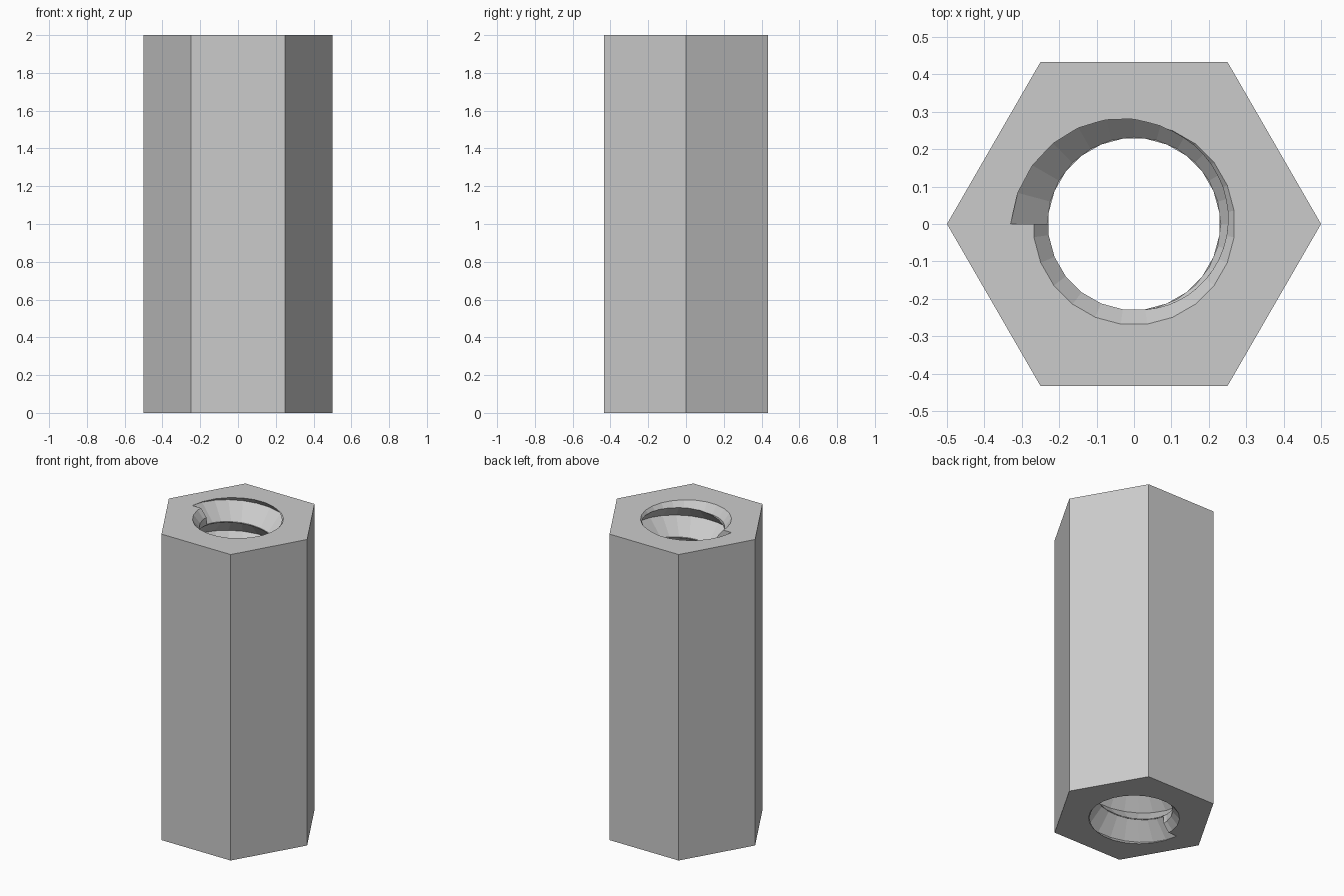
import bpy, bmesh
from math import cos, sin, pi, radians

if "Cube" in bpy.data.objects:
    bpy.data.objects.remove(bpy.data.objects["Cube"], do_unlink=True)

HEIGHT, BORE, MOUTH, ROOT = 2.0, 0.23, 0.27, 0.33
PITCH, SIDES = 0.2, 24


def make_object(name, bm):
    bmesh.ops.recalc_face_normals(bm, faces=bm.faces)
    mesh = bpy.data.meshes.new(name)
    bm.to_mesh(mesh)
    bm.free()
    obj = bpy.data.objects.new(name, mesh)
    bpy.context.collection.objects.link(obj)
    return obj


def loft(name, rings):
    """Skin a list of closed rings and cap both ends."""
    bm = bmesh.new()
    loops = [[bm.verts.new(p) for p in ring] for ring in rings]
    for a, b in zip(loops, loops[1:]):
        for i in range(len(a)):
            j = (i + 1) % len(a)
            bm.faces.new((a[i], a[j], b[j], b[i]))
    bm.faces.new(loops[0])
    bm.faces.new(loops[-1])
    return make_object(name, bm)


def ring(radius, z, sides, turn=0.0):
    steps = [turn + 2 * pi * i / sides for i in range(sides)]
    return [(radius * cos(a), radius * sin(a), z) for a in steps]


def cut(target, cutter):
    cutter.hide_render = True
    mod = target.modifiers.new("cut", 'BOOLEAN')
    mod.operation, mod.solver, mod.object = 'DIFFERENCE', 'EXACT', cutter
    bpy.context.view_layer.objects.active = target
    bpy.ops.object.modifier_apply(modifier=mod.name)
    bpy.data.objects.remove(cutter, do_unlink=True)


# Hexagonal body
body = loft("threaded_hex_spacer", [ring(0.5, 0, 6), ring(0.5, HEIGHT, 6)])

# Bore with a countersink at each end
half = radians(7.5)
sink, over = 0.05, 0.05
grow = (MOUTH - BORE) / sink * over
cut(body, loft("bore_cutter", [
    ring(MOUTH + grow, -over, SIDES, half),
    ring(BORE, sink, SIDES, half),
    ring(BORE, HEIGHT - sink, SIDES, half),
    ring(MOUTH + grow, HEIGHT + over, SIDES, half)]))

# Right-handed V groove, ten turns, starting and ending on the right side
h = PITCH / 2 - 0.002
inner = ROOT - h
profile = [(ROOT, 0), (inner, h), (0.2, h), (0.2, -h), (inner, -h)]
turns = round(HEIGHT / PITCH)
sections = []
for i in range(turns * SIDES + 1):
    a = pi + 2 * pi * i / SIDES
    rise = PITCH * i / SIDES
    sections.append([(r * cos(a), r * sin(a), z + rise) for r, z in profile])
cut(body, loft("thread_cutter", sections))

# Plain grey metal
grey = bpy.data.materials.new("plain_grey")
grey.use_nodes = True
colour = (0.6, 0.6, 0.6, 1.0)
grey.diffuse_color = colour
grey.node_tree.nodes["Principled BSDF"].inputs["Base Color"].default_value = colour
body.data.materials.clear()
body.data.materials.append(grey)
for face in body.data.polygons:
    face.material_index = 0
    face.use_smooth = False
